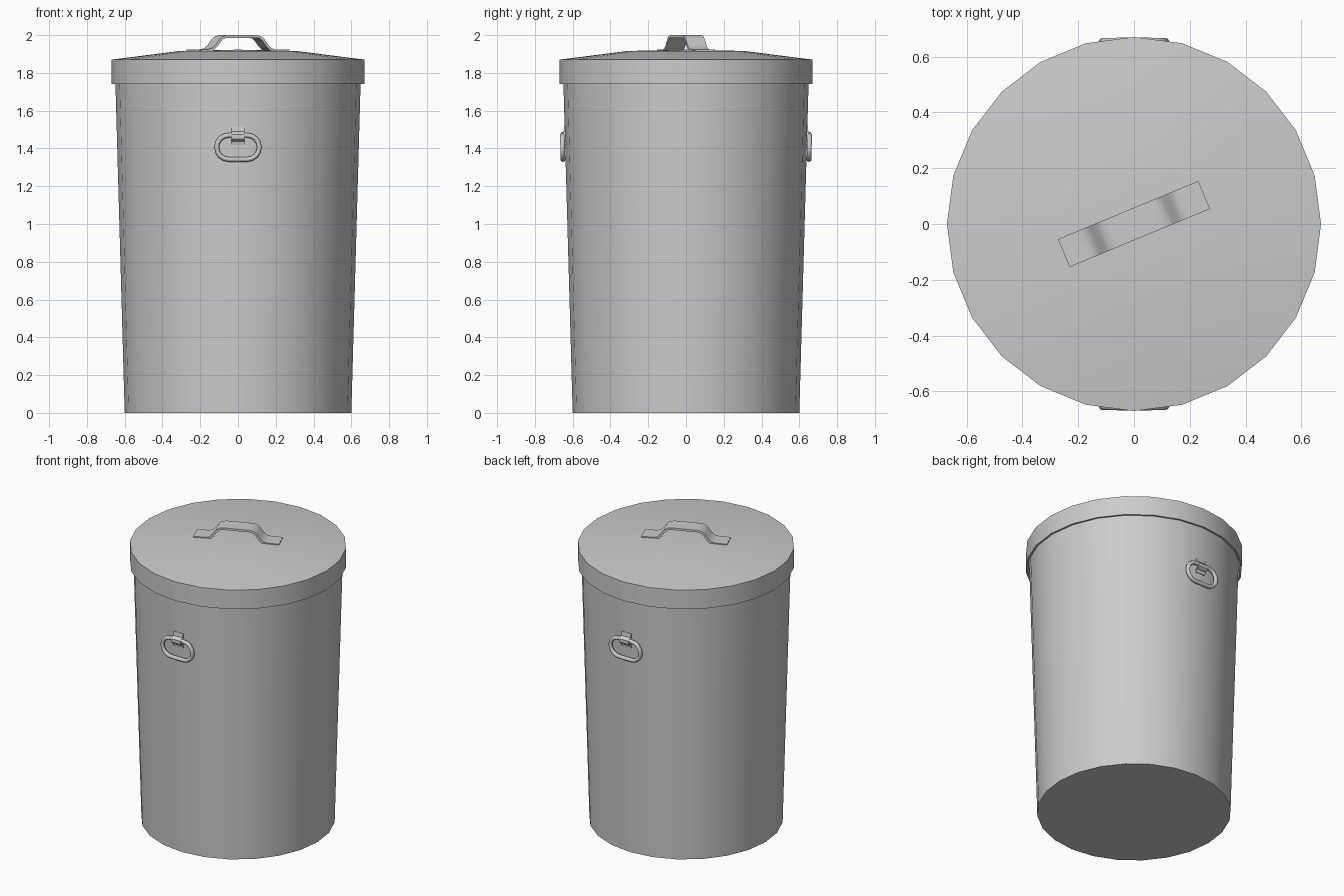
import bpy, bmesh, math
from mathutils import Matrix, Vector

if "Cube" in bpy.data.objects:
    bpy.data.objects.remove(bpy.data.objects["Cube"])

SIDES = 24


def finish(name, bm, angle=35):
    bmesh.ops.recalc_face_normals(bm, faces=bm.faces)
    me = bpy.data.meshes.new(name)
    bm.to_mesh(me)
    bm.free()
    ob = bpy.data.objects.new(name, me)
    bpy.context.collection.objects.link(ob)
    bpy.ops.object.select_all(action='DESELECT')
    ob.select_set(True)
    bpy.context.view_layer.objects.active = ob
    bpy.ops.object.shade_smooth_by_angle(angle=math.radians(angle))
    return ob


def lathe(name, profile, angle=35):
    """Spin an (r, z) profile; points with r = 0 become poles."""
    bm = bmesh.new()
    rings = []
    for r, z in profile:
        if r == 0:
            rings.append([bm.verts.new((0, 0, z))] * SIDES)
        else:
            rings.append([bm.verts.new((r * math.cos(2 * math.pi * i / SIDES),
                                        r * math.sin(2 * math.pi * i / SIDES), z))
                          for i in range(SIDES)])
    for a, b in zip(rings, rings[1:]):
        for i in range(SIDES):
            j = (i + 1) % SIDES
            bm.faces.new(list(dict.fromkeys((a[i], a[j], b[j], b[i]))))
    return finish(name, bm, angle)


def strap(name, path, thick, width, matrix):
    """Bent flat bar: (u, z) path thickened along its normal, extruded to width."""
    pts = [Vector(p) for p in path]
    outer, inner = [], []
    for i, p in enumerate(pts):
        t = (pts[min(i + 1, len(pts) - 1)] - pts[max(i - 1, 0)]).normalized()
        n = Vector((-t.y, t.x)) * thick / 2
        outer.append(p + n)
        inner.append(p - n)
    bm = bmesh.new()
    rows = [[bm.verts.new(matrix @ Vector((q.x, s * width / 2, q.y)))
             for q in (o, k) for s in (-1, 1)] for o, k in zip(outer, inner)]
    for a, b in zip(rows, rows[1:]):
        for i, j in ((0, 1), (1, 3), (3, 2), (2, 0)):
            bm.faces.new((a[i], a[j], b[j], b[i]))
    for r in (rows[0], rows[-1]):
        bm.faces.new((r[0], r[1], r[3], r[2]))
    return finish(name, bm)


def ring(name, half_w, half_h, tube, matrix):
    """Stadium-shaped wire ring in the local xz plane."""
    bm = bmesh.new()
    loops = []
    for i in range(18):
        right = i < 9
        a = -math.pi / 2 + math.pi * (i if right else i - 1) / 8
        d = Vector((math.cos(a), 0, math.sin(a)))
        c = Vector(((half_w - half_h) * (1 if right else -1), 0, 0)) + d * half_h
        loops.append([bm.verts.new(matrix @ (c + d * tube * math.cos(b)
                                             + Vector((0, tube * math.sin(b), 0))))
                      for b in (2 * math.pi * k / 10 for k in range(10))])
    for i, a in enumerate(loops):
        b = loops[(i + 1) % len(loops)]
        for k in range(10):
            m = (k + 1) % 10
            bm.faces.new((a[k], a[m], b[m], b[k]))
    return finish(name, bm, 60)


# Tapered can, open at the top with a thin wall
lathe("can_body", [(0, 0), (0.60, 0), (0.652, 1.85), (0.635, 1.85),
                   (0.585, 0.02), (0, 0.02)])

# Shallow domed lid with a turned-down rim
lathe("lid", [(0, 1.923), (0.31, 1.916), (0.67, 1.87), (0.67, 1.74),
              (0.658, 1.74), (0.658, 1.86), (0.31, 1.904), (0, 1.91)])

# Lid handle: bent strip turned 22.5 degrees
half = [(0.272, 1.916), (0.19, 1.918), (0.165, 1.926), (0.145, 1.945),
        (0.125, 1.972), (0.108, 1.987), (0.085, 1.993)]
path = [(-u, z) for u, z in half] + half[::-1]
strap("lid_handle", path, 0.014, 0.108, Matrix.Rotation(math.radians(22.5), 4, 'Z'))

# Side ring handles and their clips, front and back
for side, turn in (("front", 0), ("back", math.pi)):
    spin = Matrix.Rotation(turn, 4, 'Z')
    lean = Matrix.Rotation(math.radians(1.6), 4, 'X')
    ring(side + "_ring", 0.113, 0.064, 0.013,
         spin @ Matrix.Translation((0, -0.653, 1.406)) @ lean)
    clip = [(0.640, 1.515), (0.644, 1.487), (0.656, 1.482), (0.664, 1.472),
            (0.664, 1.452), (0.656, 1.445), (0.643, 1.440), (0.638, 1.418)]
    strap(side + "_clip", clip, 0.009, 0.07,
          spin @ Matrix.Rotation(-math.pi / 2, 4, 'Z'))
